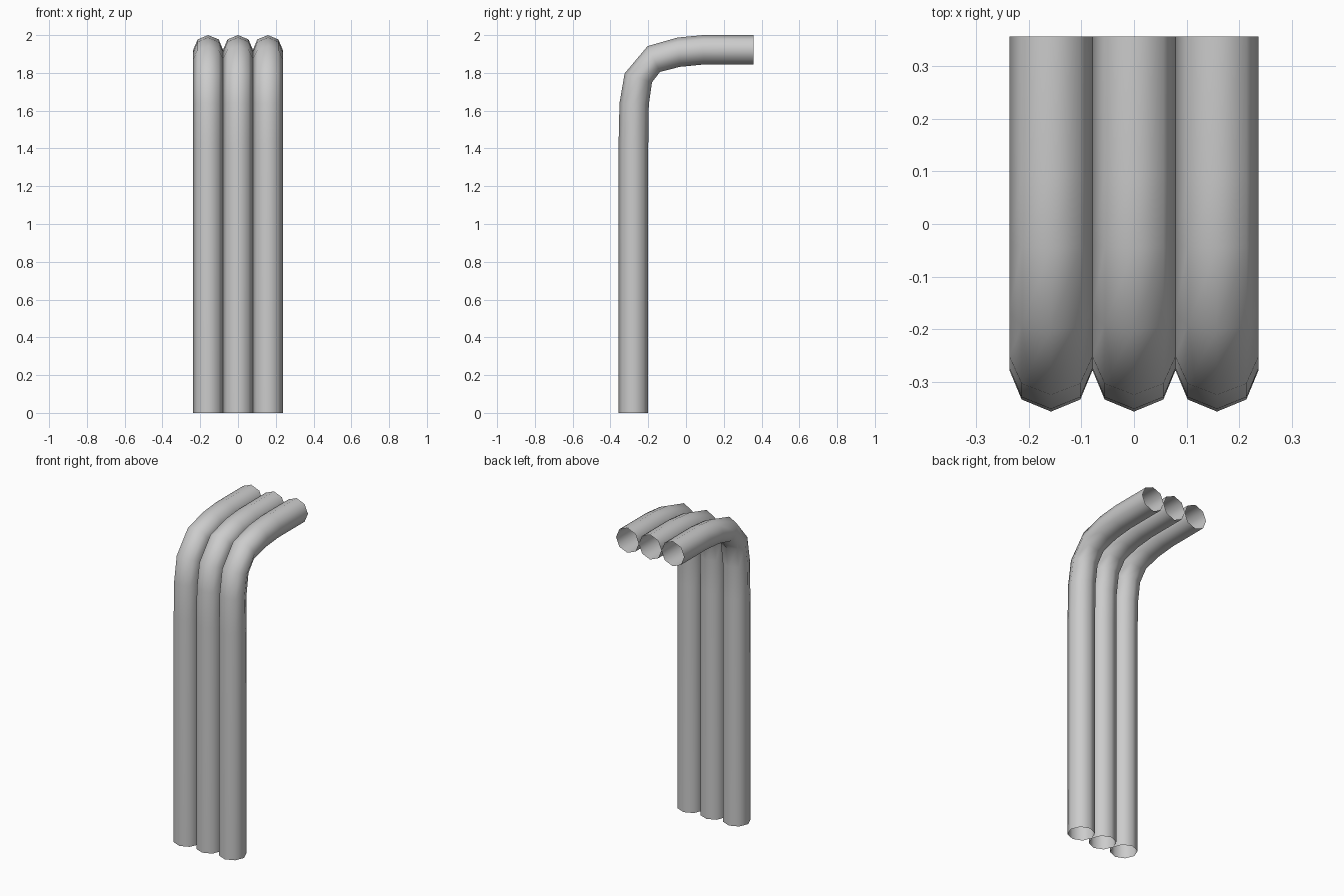
import bpy, bmesh, math
from mathutils import Vector

if "Cube" in bpy.data.objects:
    bpy.data.objects.remove(bpy.data.objects["Cube"])

R = 0.079      # pipe radius
SIDES = 8

# bend profile: (outer y, outer z, inner y, inner z) for each ring
RINGS = [
    (-0.357, 0.0, -0.2, 0.0),
    (-0.357, 1.42, -0.2, 1.42),
    (-0.352, 1.64, -0.197, 1.63),
    (-0.325, 1.797, -0.18, 1.75),
    (-0.203, 1.942, -0.138, 1.805),
    (-0.045, 1.987, -0.033, 1.832),
    (0.09, 2.0, 0.09, 1.844),
    (0.357, 2.0, 0.357, 1.844),
]


def bent_pipe(name, x):
    bm = bmesh.new()
    loops = []
    for oy, oz, iy, iz in RINGS:
        outer, inner = Vector((x, oy, oz)), Vector((x, iy, iz))
        mid, arm = (outer + inner) / 2, (outer - inner) / 2
        loop = []
        for i in range(SIDES):
            a = 2 * math.pi * i / SIDES
            loop.append(bm.verts.new(mid + arm * math.cos(a) + Vector((R * math.sin(a), 0, 0))))
        loops.append(loop)
    # open-ended tube wall
    for lo, hi in zip(loops, loops[1:]):
        for i in range(SIDES):
            j = (i + 1) % SIDES
            bm.faces.new((lo[i], lo[j], hi[j], hi[i])).smooth = True
    mesh = bpy.data.meshes.new(name)
    bm.to_mesh(mesh)
    bm.free()
    obj = bpy.data.objects.new(name, mesh)
    bpy.context.collection.objects.link(obj)


# three pipes side by side
for name, k in (("left_pipe", -1), ("middle_pipe", 0), ("right_pipe", 1)):
    bent_pipe(name, k * 2 * R)
